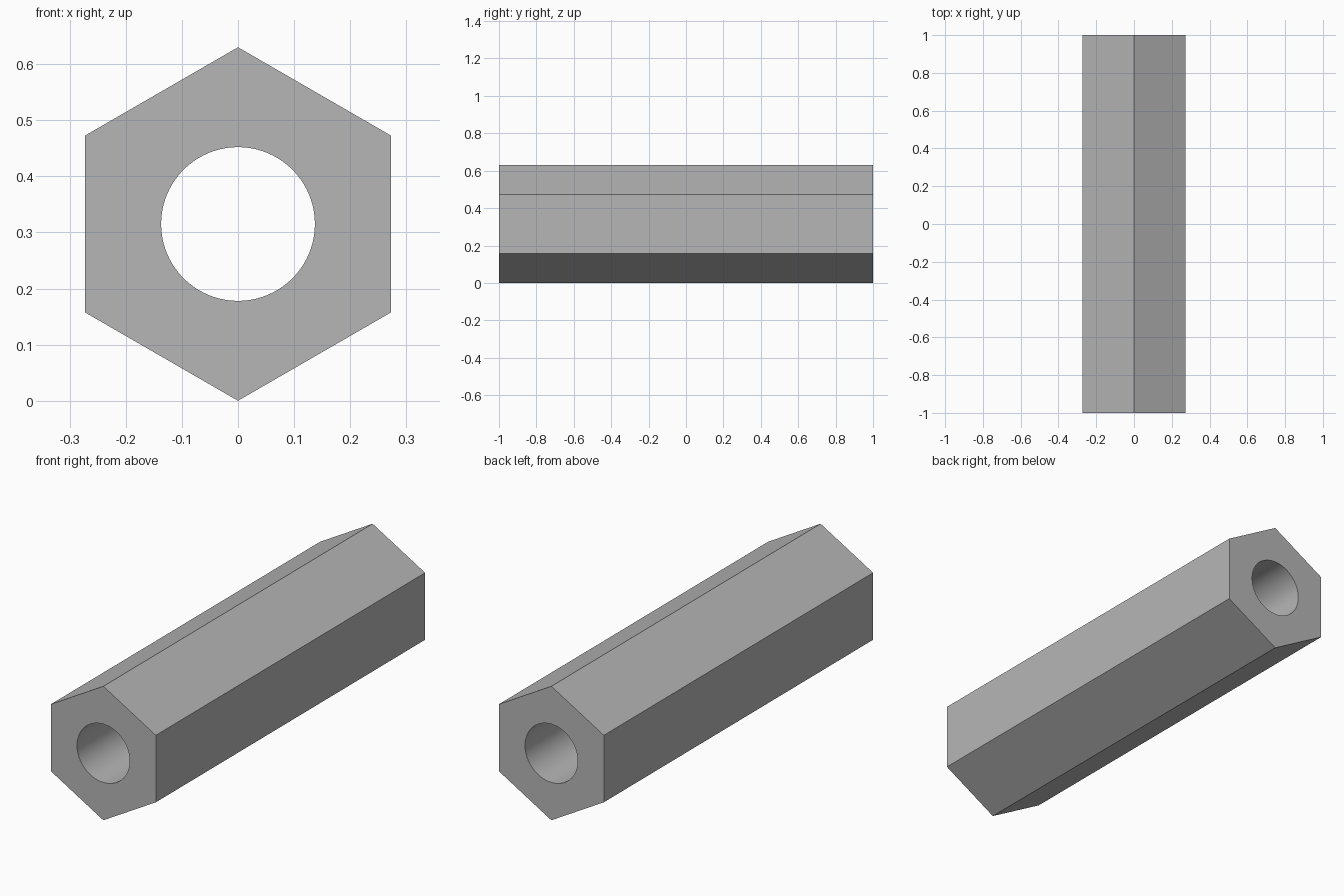
import bpy, bmesh
from math import cos, sin, pi, radians

if "Cube" in bpy.data.objects:
    bpy.data.objects.remove(bpy.data.objects["Cube"])

LENGTH = 2.0
CORNER_RADIUS = 0.315
HOLE_RADIUS = 0.137
SIDES = 6
ARC = 16                      # hole segments per hexagon side
STEPS = SIDES * ARC

# Plain metal colour
metal = bpy.data.materials.new("grey_metal")
metal.use_nodes = True
grey = (0.47, 0.47, 0.47, 1.0)
metal.diffuse_color = grey
metal.node_tree.nodes["Principled BSDF"].inputs["Base Color"].default_value = grey


def ring(bm, radius, count, y):
    """Loop of vertices around the bore axis, starting at the top."""
    angles = [pi / 2 + 2 * pi * i / count for i in range(count)]
    return [bm.verts.new((radius * cos(a), y, CORNER_RADIUS + radius * sin(a)))
            for a in angles]


def wall(bm, first, second):
    """Faces joining two matching loops."""
    n = len(first)
    for i in range(n):
        j = (i + 1) % n
        bm.faces.new((first[i], first[j], second[j], second[i]))


bm = bmesh.new()
hexes, holes = [], []
for y in (-LENGTH / 2, LENGTH / 2):
    outer = ring(bm, CORNER_RADIUS, SIDES, y)
    inner = ring(bm, HOLE_RADIUS, STEPS, y)
    # End face, one sector per hexagon side
    for s in range(SIDES):
        arc = [inner[(s * ARC + k) % STEPS] for k in range(ARC + 1)]
        bm.faces.new([outer[s], outer[(s + 1) % SIDES]] + arc[::-1])
    hexes.append(outer)
    holes.append(inner)

# Flat outer sides and round through bore
wall(bm, *hexes)
wall(bm, *holes)
bmesh.ops.recalc_face_normals(bm, faces=bm.faces[:])

mesh = bpy.data.meshes.new("hex_standoff")
bm.to_mesh(mesh)
bm.free()
mesh.materials.append(metal)
standoff = bpy.data.objects.new("hex_standoff", mesh)
bpy.context.collection.objects.link(standoff)

# Smooth bore, sharp hexagon edges
bpy.ops.object.select_all(action="DESELECT")
standoff.select_set(True)
bpy.context.view_layer.objects.active = standoff
bpy.ops.object.shade_smooth_by_angle(angle=radians(30))
